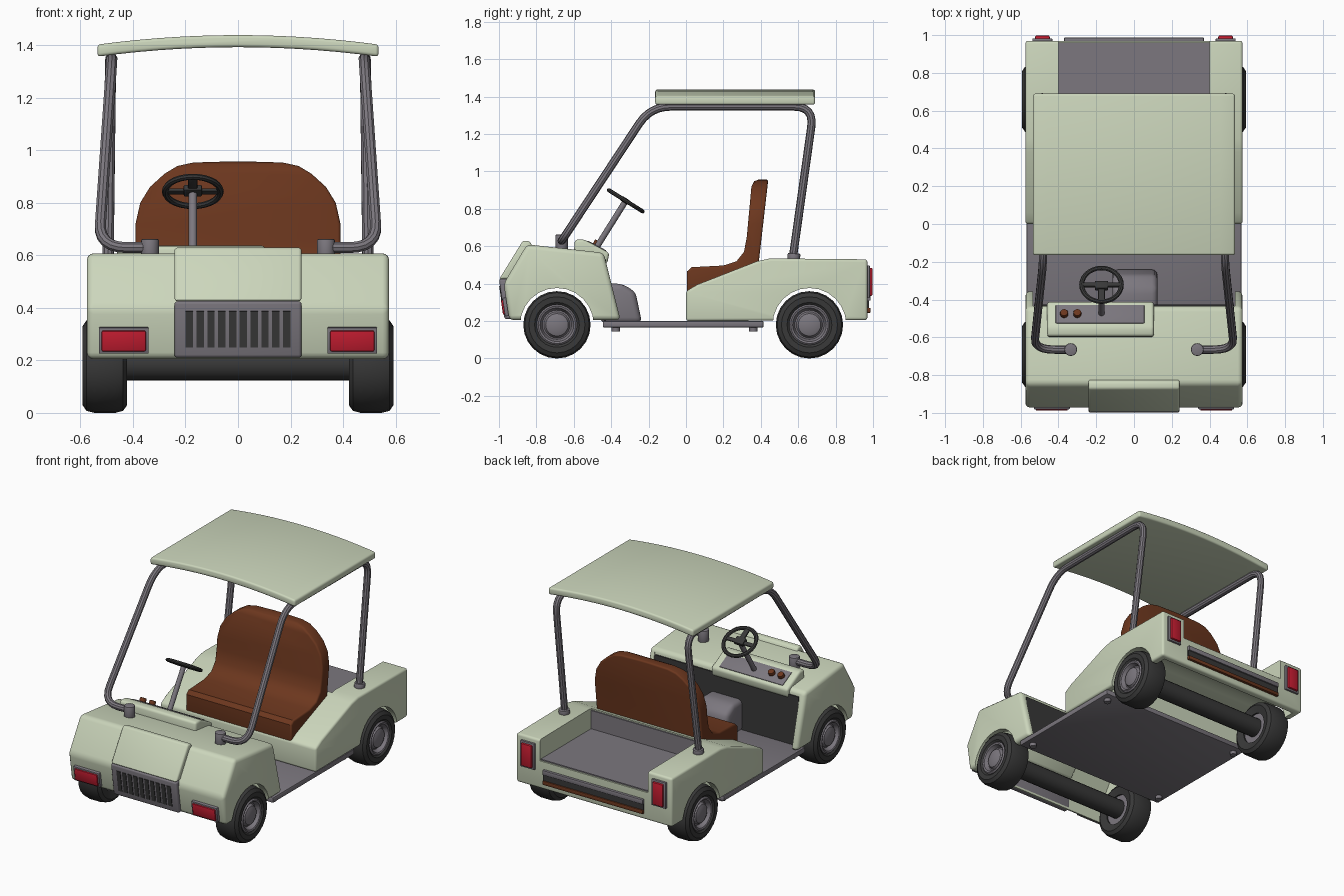
import bpy, bmesh, math
from mathutils import Vector, Matrix

if "Cube" in bpy.data.objects:
    bpy.data.objects.remove(bpy.data.objects["Cube"])


def material(name, rgb):
    m = bpy.data.materials.new(name)
    m.diffuse_color = (*rgb, 1)
    m.use_nodes = True
    m.node_tree.nodes["Principled BSDF"].inputs["Base Color"].default_value = m.diffuse_color
    return m


GREEN = material("pale_green", (0.60, 0.67, 0.50))
BROWN = material("brown", (0.15, 0.038, 0.013))
RED = material("red", (0.55, 0.012, 0.03))
DARK = material("dark", (0.04, 0.04, 0.04))
GREY = material("grey", (0.20, 0.185, 0.21))


def finish(name, bm, mat, bevel=0.0, segs=3):
    bmesh.ops.recalc_face_normals(bm, faces=bm.faces)
    if bevel:
        edges = [e for e in bm.edges if e.calc_face_angle(0) > math.radians(25)]
        bmesh.ops.bevel(bm, geom=edges, offset=bevel, segments=segs, profile=0.5,
                        affect='EDGES', clamp_overlap=True)
    me = bpy.data.meshes.new(name)
    bm.to_mesh(me)
    bm.free()
    ob = bpy.data.objects.new(name, me)
    bpy.context.collection.objects.link(ob)
    if mat:
        me.materials.append(mat)
    return ob


def prism(name, pts, a, b, mat=None, bevel=0.0, axis='x', segs=3):
    """Extrude a (y,z) profile along x, or an (x,z) profile along y."""
    bm = bmesh.new()
    put = (lambda p, t: (t, p[0], p[1])) if axis == 'x' else (lambda p, t: (p[0], t, p[1]))
    lo = [bm.verts.new(put(p, a)) for p in pts]
    hi = [bm.verts.new(put(p, b)) for p in pts]
    bm.faces.new(lo)
    bm.faces.new(hi[::-1])
    for i in range(len(pts)):
        j = (i + 1) % len(pts)
        bm.faces.new((lo[i], lo[j], hi[j], hi[i]))
    return finish(name, bm, mat, bevel, segs)


def box(name, c, size, mat=None, bevel=0.0, rx=0.0):
    bm = bmesh.new()
    bmesh.ops.create_cube(bm, size=1, matrix=Matrix.Diagonal((*size, 1)))
    ob = finish(name, bm, mat, bevel, 2)
    ob.data.transform(Matrix.Translation(c) @ Matrix.Rotation(rx, 4, 'X'))
    return ob


def rod(name, p, q, r, mat=None, segs=20, bevel=0.0):
    p, q = Vector(p), Vector(q)
    bm = bmesh.new()
    rot = (q - p).to_track_quat('Z', 'Y').to_matrix().to_4x4()
    bmesh.ops.create_cone(bm, cap_ends=True, segments=segs, radius1=r, radius2=r,
                          depth=(q - p).length, matrix=Matrix.Translation((p + q) / 2) @ rot)
    return finish(name, bm, mat, bevel, 2)


def lathe(name, prof, c, mat, side=1, segs=24):
    """Spin a closed (radius, x) profile round the x axis."""
    bm = bmesh.new()
    rings = [[bm.verts.new((c[0] + side * x, c[1] + r * math.cos(t), c[2] + r * math.sin(t)))
              for r, x in prof] for t in (2 * math.pi * i / segs for i in range(segs))]
    for i in range(segs):
        A, B = rings[i], rings[(i + 1) % segs]
        for k in range(len(prof)):
            n = (k + 1) % len(prof)
            bm.faces.new((A[k], A[n], B[n], B[k]))
    bmesh.ops.remove_doubles(bm, verts=bm.verts, dist=1e-5)
    return finish(name, bm, mat)


def bake(ob):
    dg = bpy.context.evaluated_depsgraph_get()
    me = bpy.data.meshes.new_from_object(ob.evaluated_get(dg))
    new = bpy.data.objects.new(ob.name + "_mesh", me)
    bpy.context.collection.objects.link(new)
    name = ob.name
    bpy.data.objects.remove(ob)
    new.name = name
    return new


def boolean(ob, cutters, op='DIFFERENCE'):
    for c in cutters:
        c.hide_render = True
        m = ob.modifiers.new("cut", 'BOOLEAN')
        m.object, m.operation, m.solver = c, op, 'EXACT'
    ob = bake(ob)
    for c in cutters:
        bpy.data.objects.remove(c)
    return ob


def tube(name, pts, r, fillet, mat):
    pts = [Vector(p) for p in pts]
    path = [pts[0]]
    for a, b, c in zip(pts, pts[1:], pts[2:]):
        s, e = b + (a - b).normalized() * fillet, b + (c - b).normalized() * fillet
        path += [s * (1 - t) ** 2 + b * 2 * t * (1 - t) + e * t * t for t in (i / 6 for i in range(7))]
    path.append(pts[-1])
    cu = bpy.data.curves.new(name, 'CURVE')
    cu.dimensions, cu.bevel_depth, cu.bevel_resolution, cu.use_fill_caps = '3D', r, 3, True
    sp = cu.splines.new('POLY')
    sp.points.add(len(path) - 1)
    for p, v in zip(sp.points, path):
        p.co = (*v, 1)
    ob = bpy.data.objects.new(name, cu)
    bpy.context.collection.objects.link(ob)
    cu.materials.append(mat)
    return bake(ob)


FY, RY, WZ = -0.69, 0.66, 0.18   # axle positions and wheel height

# front cowl: hollow shell with wheel arches and an open footwell side
cowl = prism("front_cowl", [(-0.945, 0.205), (-0.975, 0.40), (-0.85, 0.61), (-0.44, 0.565), (-0.35, 0.205)],
             -0.575, 0.575, GREEN, 0.025)
boolean(cowl, [
    prism("c1", [(-0.91, 0.1), (-0.935, 0.39), (-0.83, 0.56), (-0.475, 0.52), (-0.475, 0.1)], -0.53, 0.53),
    prism("c2", [(-0.435, 0.1), (-0.435, 0.7), (-0.2, 0.7), (-0.2, 0.1)], -0.535, 0.535),
    rod("c3", (-1, FY, WZ), (1, FY, WZ), 0.197, segs=24)])
box("firewall", (0, -0.433, 0.36), (1.06, 0.012, 0.34), DARK)

# rear body: sloped sides, open cargo bed, hollow underside
rear = prism("rear_body", [(0.0, 0.20), (0.0, 0.36), (0.06, 0.395), (0.38, 0.52), (0.45, 0.535), (0.97, 0.53), (0.97, 0.205)],
             -0.575, 0.575, GREEN, 0.015)
boolean(rear, [
    box("c4", (0, 0.81, 0.64), (0.80, 0.78, 0.50)),
    box("c5", (0, 0.665, 0.21), (1.06, 0.53, 0.31)),
    rod("c6", (-1, RY, WZ), (1, RY, WZ), 0.197, segs=24)])
box("bed_floor", (0, 0.69, 0.392), (0.80, 0.54, 0.012), GREY)
box("bed_front_wall", (0, 0.424, 0.455), (0.80, 0.012, 0.13), GREY)

# floor with feet and central hump
box("floor", (0, -0.015, 0.183), (1.14, 0.86, 0.036), GREY, 0.008)
for s in (-1, 1):
    for y in (-0.375, 0.36):
        rod("floor_bolt", (s * 0.52, y, 0.143), (s * 0.52, y, 0.17), 0.022, GREY, 12)
prism("floor_hump", [(-0.46, 0.19), (-0.46, 0.40), (-0.34, 0.40), (-0.27, 0.355), (-0.235, 0.19)],
      -0.115, 0.125, GREY, 0.03)

# wheels and axles
TYRE = [(0.10, -0.07), (0.15, -0.085), (0.172, -0.07), (0.18, -0.04), (0.18, 0.04),
        (0.172, 0.07), (0.15, 0.085), (0.12, 0.083), (0.105, 0.07)]
RIM = [(0, -0.06), (0.104, -0.06), (0.108, 0.075), (0.10, 0.082), (0.09, 0.078), (0.078, 0.05),
       (0.07, 0.052), (0.06, 0.07), (0.04, 0.078), (0, 0.08)]
for y, n in ((FY, "front"), (RY, "rear")):
    for s in (-1, 1):
        lathe(n + "_tyre", TYRE, (s * 0.507, y, WZ), DARK, s)
        lathe(n + "_rim", RIM, (s * 0.507, y, WZ), GREY, s)
    rod(n + "_axle", (-0.46, y, WZ + 0.005), (0.46, y, WZ + 0.005), 0.062, DARK)

# bonnet panel, grille and slots
prism("bonnet_panel", [(-0.998, 0.425), (-0.872, 0.63), (-0.835, 0.627), (-0.80, 0.56), (-0.90, 0.425)],
      -0.242, 0.242, GREEN, 0.012)
prism("grille", [(-0.97, 0.21), (-1.0, 0.425), (-0.92, 0.425), (-0.92, 0.21)], -0.242, 0.242, GREY, 0.012)
for i in range(10):
    box("grille_slot", (-0.185 + i * 0.0411, -0.985, 0.318), (0.028, 0.008, 0.14), DARK, 0, 0.14)

# lights
for s in (-1, 1):
    box("front_light_frame", (s * 0.435, -0.955, 0.277), (0.19, 0.04, 0.10), GREY, 0.004, 0.14)
    box("front_light", (s * 0.435, -0.967, 0.275), (0.168, 0.034, 0.08), RED, 0.006, 0.14)
    box("tail_light_frame", (s * 0.485, 0.972, 0.41), (0.105, 0.022, 0.175), GREY, 0.004)
    box("tail_light", (s * 0.485, 0.982, 0.41), (0.078, 0.03, 0.15), RED, 0.006)

# rear trim strips
box("rear_trim_upper", (0, 0.975, 0.325), (0.74, 0.024, 0.032), GREY, 0.004)
box("rear_trim_middle", (0, 0.972, 0.29), (0.74, 0.012, 0.04), DARK)
box("rear_trim_lower", (0, 0.975, 0.257), (0.74, 0.024, 0.026), BROWN, 0.004)

# seat: side profile trimmed by the rounded front outline
seat = prism("seat", [(0.005, 0.34), (0.005, 0.465), (0.03, 0.488), (0.20, 0.497), (0.27, 0.52), (0.31, 0.57),
                      (0.325, 0.65), (0.35, 0.92), (0.365, 0.948), (0.39, 0.957), (0.44, 0.957), (0.385, 0.48),
                      (0.38, 0.34)], -0.5, 0.5, BROWN)
half = [(0.39, 0.30), (0.39, 0.72), (0.372, 0.80), (0.335, 0.86), (0.28, 0.91), (0.23, 0.94), (0.17, 0.953)]
outline = prism("seat_outline", half + [(0, 0.958)] + [(-x, z) for x, z in half[::-1]], -0.5, 0.9, axis='y')
seat = boolean(seat, [outline], 'INTERSECT')
bv = seat.modifiers.new("round", 'BEVEL')
bv.width, bv.segments, bv.limit_method, bv.angle_limit = 0.018, 3, 'ANGLE', math.radians(50)
bake(seat)

# dashboard with panel and knobs
prism("dashboard", [(-0.60, 0.55), (-0.595, 0.635), (-0.545, 0.637), (-0.41, 0.565), (-0.42, 0.51), (-0.45, 0.50)],
      -0.46, 0.105, GREEN, 0.015)
box("dash_panel", (-0.18, -0.478, 0.599), (0.47, 0.11, 0.012), GREY, 0.004, -0.49)
for x in (-0.37, -0.30):
    rod("dash_knob", (x, -0.482, 0.60), (x, -0.467, 0.627), 0.021, BROWN, 16, 0.005)

# steering wheel: built flat, then tilted onto its column
TILT = Matrix.Translation((-0.172, -0.322, 0.843)) @ Matrix.Rotation(-0.56, 4, 'X')
ring = [(0.105 + 0.013 * math.cos(a), 0.011 * math.sin(a)) for a in (math.pi * k / 4 for k in range(8))]
parts = [lathe("steering_ring", ring, (0, 0, 0), DARK, 1, 28)]
parts[0].data.transform(Matrix.Rotation(math.pi / 2, 4, 'Y'))
parts += [box("steering_spoke", (0, 0, 0), (0.20, 0.026, 0.012), DARK, 0.003),
          box("steering_lower_spoke", (0, -0.05, 0), (0.035, 0.10, 0.012), DARK, 0.003),
          box("steering_hub", (0, -0.005, 0), (0.07, 0.05, 0.026), DARK, 0.006)]
for p in parts:
    p.data.transform(TILT)
rod("steering_column", (-0.172, -0.49, 0.575), (-0.172, -0.325, 0.838), 0.016, GREY, 16)

# roof: shallow arch
xs = [-0.535 + 1.07 * i / 14 for i in range(15)]
arch = [(x, 1.438 - 0.036 * (x / 0.535) ** 2) for x in xs]
prism("roof", arch + [(x, z - 0.046) for x, z in arch[::-1]], -0.165, 0.69, GREEN, 0.012, 'y')

# roof frame tubes and collars
for s in (-1, 1):
    tube("roof_frame", [(s * 0.335, -0.665, 0.63), (s * 0.53, -0.665, 0.628), (s * 0.48, -0.19, 1.347),
                        (s * 0.485, 0.685, 1.347), (s * 0.495, 0.57, 0.53)], 0.022, 0.11, GREY)
    rod("front_collar", (s * 0.335, -0.665, 0.58), (s * 0.335, -0.665, 0.662), 0.034, GREY, 16, 0.006)
    rod("rear_collar", (s * 0.495, 0.575, 0.52), (s * 0.495, 0.578, 0.562), 0.034, GREY, 16, 0.006)

# smooth shading with sharp edges kept
for ob in bpy.context.scene.objects:
    ob.select_set(True)
    bpy.context.view_layer.objects.active = ob
bpy.ops.object.shade_smooth_by_angle(angle=math.radians(35))
